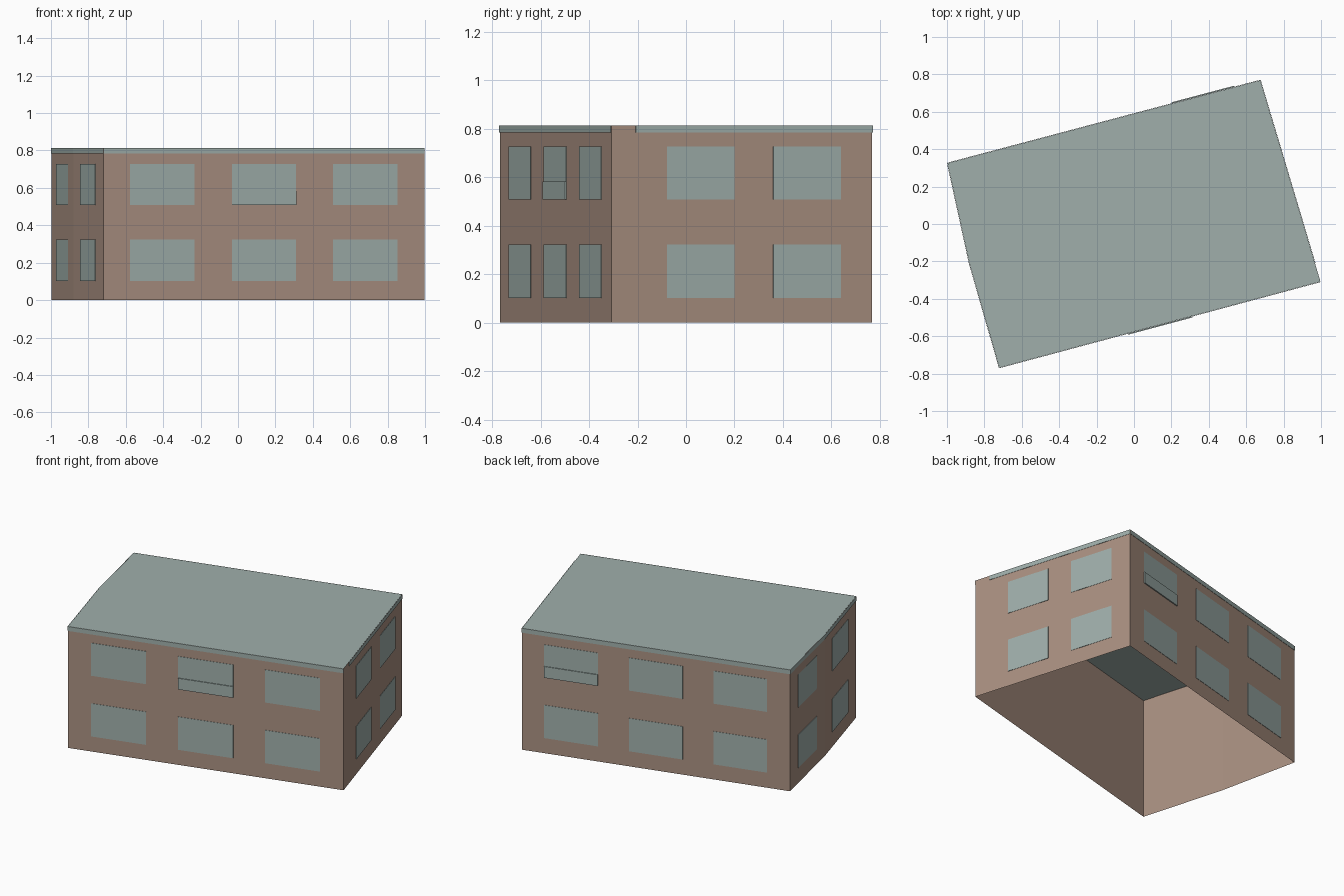
import bpy
from mathutils import Vector

cube = bpy.data.objects.get("Cube")
if cube:
    bpy.data.objects.remove(cube, do_unlink=True)


def material(name, rgb):
    mat = bpy.data.materials.new(name)
    mat.use_nodes = True
    color = (*rgb, 1)
    mat.diffuse_color = color
    mat.node_tree.nodes["Principled BSDF"].inputs["Base Color"].default_value = color
    return mat


BROWN = material("brown wall", (0.40, 0.28, 0.22))
SLATE = material("grey green", (0.35, 0.43, 0.41))


def mesh_object(name, verts, faces, mat):
    mesh = bpy.data.meshes.new(name)
    mesh.from_pydata(verts, [], faces)
    mesh.materials.append(mat)
    obj = bpy.data.objects.new(name, mesh)
    bpy.context.collection.objects.link(obj)
    return obj


# Footprint corners, counter-clockwise from the front right corner
HEIGHT = 0.813
plan = [Vector(p) for p in ((-0.72, -0.768, 0), (0.997, -0.308, 0), (0.675, 0.768, 0),
                            (-0.997, 0.325, 0), (-0.88, -0.21, 0))]
count = len(plan)
up = Vector((0, 0, HEIGHT))


def panel(name, side, span, heights, depth=0.003):
    """Thin plate on one wall, spanning fractions of its length."""
    a, b = plan[side], plan[(side + 1) % count]
    out = (b - a).cross(up).normalized() * depth
    corners = [a.lerp(b, t) + out + Vector((0, 0, z))
               for t, z in ((span[0], heights[0]), (span[1], heights[0]),
                            (span[1], heights[1]), (span[0], heights[1]))]
    obj = mesh_object(name, corners, [(0, 1, 2, 3)], SLATE)
    solid = obj.modifiers.new("thickness", "SOLIDIFY")
    solid.thickness = depth * 0.7
    solid.offset = -1


# Wall shell, open underneath, and the flat roof
mesh_object("walls", plan + [p + up for p in plan],
            [(i, (i + 1) % count, (i + 1) % count + count, i + count) for i in range(count)],
            BROWN)
mesh_object("roof", [p + up for p in plan], [range(count)], SLATE)

# Windows on two floors, and a roof band along each wall
long_bays = [(0.083, 0.283), (0.4, 0.6), (0.715, 0.915)]
wall_bays = [long_bays, [(0.213, 0.472), (0.62, 0.88)], long_bays,
             [(0.226, 0.77)], [(0.235, 0.745)]]
floors = {"lower": (0.102, 0.323), "upper": (0.508, 0.727)}
wall_names = ["front", "left", "back", "right_rear", "right_front"]

for side, bays in enumerate(wall_bays):
    for floor, heights in floors.items():
        for n, bay in enumerate(bays):
            panel(f"{wall_names[side]}_{floor}_window_{n + 1}", side, bay, heights)
    start = 0.093 if side == 1 else 0
    panel(f"{wall_names[side]}_roof_band", side, (start, 1), (0.784, HEIGHT))

# Slightly raised lower panes on one front and one back window
panel("front_raised_pane", 0, long_bays[1], (0.508, 0.583), 0.008)
panel("back_raised_pane", 2, long_bays[0], (0.508, 0.583), 0.008)
